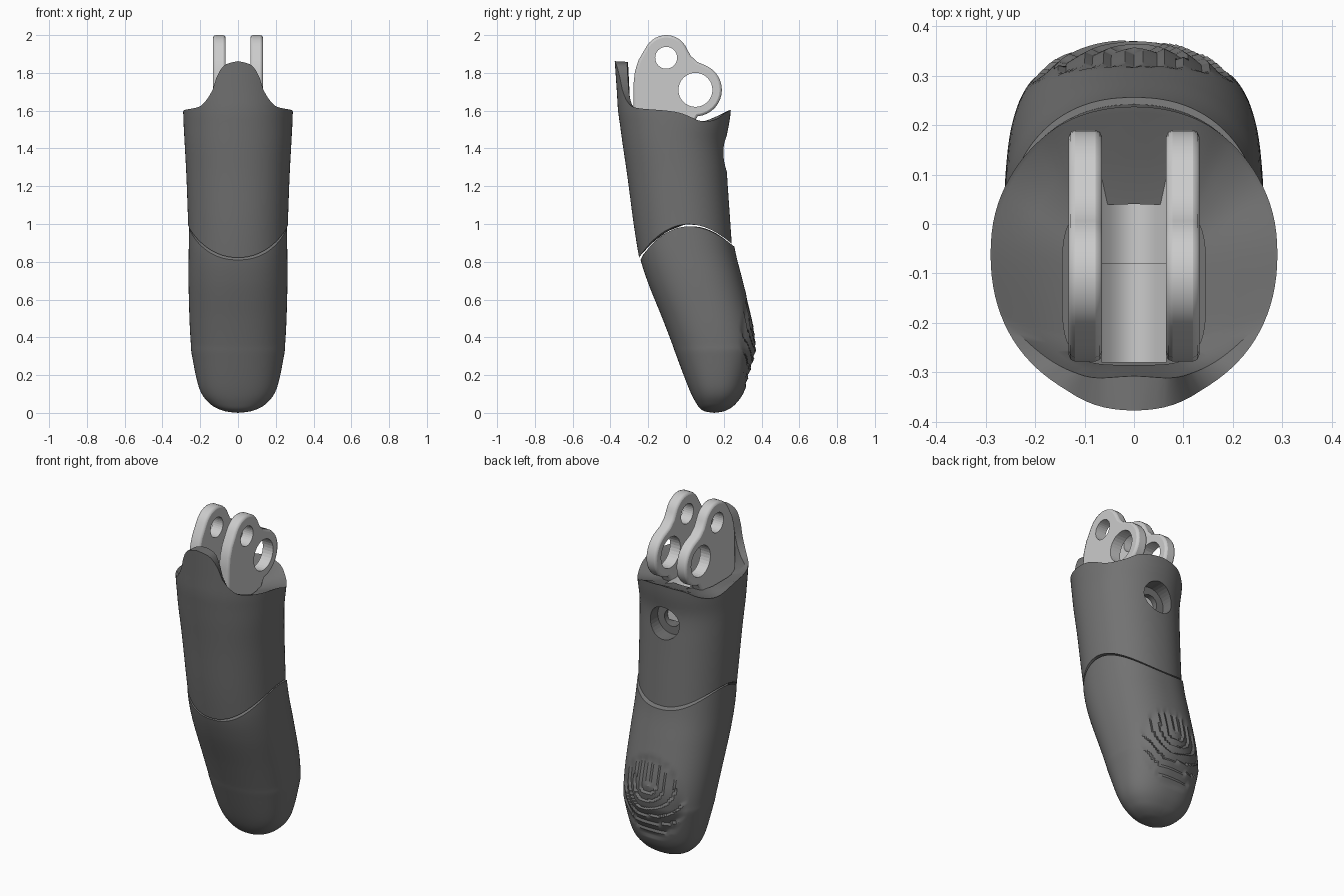
import bpy, bmesh, math
from mathutils import Vector

if "Cube" in bpy.data.objects:
    bpy.data.objects.remove(bpy.data.objects["Cube"])


def material(name, v):
    m = bpy.data.materials.new(name)
    m.diffuse_color = (v, v, v, 1)
    m.use_nodes = True
    m.node_tree.nodes["Principled BSDF"].inputs["Base Color"].default_value = m.diffuse_color
    return m


DARK, LIGHT = material("dark_grey", 0.17), material("light_grey", 0.62)


def finish(name, bm, mat, angle=35):
    bmesh.ops.remove_doubles(bm, verts=bm.verts, dist=1e-5)
    bmesh.ops.recalc_face_normals(bm, faces=bm.faces)
    me = bpy.data.meshes.new(name)
    bm.to_mesh(me)
    bm.free()
    ob = bpy.data.objects.new(name, me)
    bpy.context.collection.objects.link(ob)
    me.materials.append(mat)
    bpy.ops.object.select_all(action='DESELECT')
    ob.select_set(True)
    bpy.context.view_layer.objects.active = ob
    bpy.ops.object.shade_smooth_by_angle(angle=math.radians(angle))
    return ob


def loft(name, rings, mat, angle=35):
    bm = bmesh.new()
    vs = [[bm.verts.new(p) for p in r] for r in rings]
    n = len(vs[0])
    for a, b in zip(vs, vs[1:]):
        for i in range(n):
            bm.faces.new((a[i], a[(i + 1) % n], b[(i + 1) % n], b[i]))
    bm.faces.new(vs[0])
    bm.faces.new(vs[-1])
    return finish(name, bm, mat, angle)


def prism_x(name, outline, x0, x1, mat):
    bm = bmesh.new()
    f = bm.faces.new([bm.verts.new((x0, y, z)) for y, z in outline])
    new = bmesh.ops.extrude_face_region(bm, geom=[f])['geom']
    bmesh.ops.translate(bm, vec=(x1 - x0, 0, 0),
                        verts=[v for v in new if isinstance(v, bmesh.types.BMVert)])
    return finish(name, bm, mat)


def apply_mod(ob, kind, **props):
    m = ob.modifiers.new(kind, kind)
    for k, v in props.items():
        setattr(m, k, v)
    bpy.context.view_layer.objects.active = ob
    bpy.ops.object.modifier_apply(modifier=m.name)


def drill(ob, centre, r, depth, rot):
    bpy.ops.mesh.primitive_cylinder_add(vertices=32, radius=r, depth=depth,
                                        location=centre, rotation=rot)
    c = bpy.context.object
    c.hide_render = True
    apply_mod(ob, 'BOOLEAN', object=c, operation='DIFFERENCE', solver='EXACT')
    bpy.data.objects.remove(c)


def catmull(rows, n):
    pts = [rows[0]] + rows + [rows[-1]]
    out = []
    for i in range(1, len(pts) - 2):
        for k in range(n):
            t = k / n
            out.append([0.5 * (2*b + (c-a)*t + (2*a-5*b+4*c-d)*t*t + (3*b-a-3*c+d)*t**3)
                        for a, b, c, d in zip(*pts[i-1:i+3])])
    return out + [rows[-1]]


def lookup(rows, key):
    key = min(max(key, rows[0][0]), rows[-1][0])
    for a, b in zip(rows, rows[1:]):
        if key <= b[0]:
            t = (key - a[0]) / (b[0] - a[0])
            return [p + (q - p) * t for p, q in zip(a, b)]


def spow(v, e):
    return math.copysign(abs(v) ** e, v)


def oval(th, yf, yb, hw, e):
    # th = 0 faces the front
    return hw * spow(math.sin(th), e), (yf+yb)/2 - (yb-yf)/2 * spow(math.cos(th), e)


def seam(y):
    return 0.985 + 0.14 * y - 2.24 * y * y


def saddle(ring, dz):
    # rings shrinking inwards over the curved joint surface
    out = []
    for s in (0.94, 0.7, 0.4, 0.05):
        out.append([Vector((p.x * s, p.y * s, seam(p.y * s) + dz)) for p in ring])
    return out


# Fingertip: z, front y, back y, half width
tip = catmull([(0, .15, .15, 0), (.012, .09, .21, .08), (.05, .055, .265, .15),
               (.13, .015, .315, .205), (.3, -.05, .365, .243), (.37, -.075, .37, .25),
               (.5, -.125, .35, .257), (.7, -.205, .3, .262), (.85, -.25, .262, .261),
               (1.0, -.27, .235, .258)], 12)
N = 128


def print_relief(x, z):
    # U-shaped fingerprint ridges on the pad
    mask = 1 - (x / .21) ** 2 - ((z - .38) / .25) ** 2
    if mask <= 0:
        return 0
    r = math.hypot(x * .9, z - .47) if z < .47 else abs(x) * .9
    r += .008 * math.sin(25 * x + 9 * z)
    return -.013 * min(1, mask * 4) * ((r / .047) % 1)


rings = []
for row in tip:
    ring = []
    for i in range(N):
        th = 2 * math.pi * i / N
        z = row[0]
        if z > .7:
            top = seam(oval(th, -.25, .25, .26, .87)[1])
            z = .7 + (z - .7) / .3 * (top - .7)
        _, yf, yb, hw = lookup(tip, z) if z > .7 else row
        x, y = oval(th, yf, yb, hw, .87)
        p = Vector((x, y, z))
        if math.cos(th) < -.1:
            p += Vector((x, y - (yf + yb) / 2, 0)).normalized() * print_relief(x, z)
        ring.append(p)
    rings.append(ring)
loft("fingertip", rings + saddle(rings[-1], 0.0), DARK)

# Middle shell with raised front tab and a pocket for the hinge
shell = catmull([(.7, -.225, .252, .257), (.82, -.248, .247, .26), (1, -.277, .235, .264),
                 (1.25, -.31, .218, .273), (1.42, -.335, .21, .282), (1.53, -.35, .228, .288),
                 (1.6, -.36, .237, .29), (1.7, -.366, .24, .287), (1.9, -.38, .24, .275)], 6)
rim = catmull([(0, 1.862), (.24, 1.84), (.38, 1.78), (.46, 1.71), (.63, 1.645), (.86, 1.615),
               (1.57, 1.595), (2.04, 1.545), (2.4, 1.555), (2.7, 1.59), (3.142, 1.605)], 5)
N = 96
angles = [2 * math.pi * i / N for i in range(N)]
rings = []
for k in range(25):
    ring = []
    for th in angles:
        low = seam(oval(th, -.25, .247, .26, .9)[1]) + .012
        z = low + (lookup(rim, min(th, 2 * math.pi - th))[1] - low) * k / 24
        _, yf, yb, hw = lookup(shell, z)
        ring.append(Vector((*oval(th, yf, yb, hw, .93), z)))
    rings.append(ring)
mouth = [Vector((*oval(th, -.285, .04, .145, .5), 1.53)) for th in angles]
lip, slope = [], []
for th, a, b in zip(angles, rings[-1], mouth):
    t = min(th, 2 * math.pi - th)
    w = .06 + .7 * max(0, 1 - t / 1.1) ** .6
    p = a.lerp(b, w)
    lip.append(Vector((p.x, p.y, a.z - .004)))
    q = a.lerp(b, w + (1 - w) * .5)
    slope.append(Vector((q.x, q.y, lip[-1].z * .35 + 1.53 * .65)))
floor = [Vector((p.x, p.y, 1.32)) for p in mouth]
body = loft("middle_shell", saddle(rings[0], .012)[::-1] + rings + [lip, slope, mouth, floor], DARK)
side = (math.pi / 2, 0, 0)
drill(body, (0, .26, 1.37), .095, .26, side)
drill(body, (0, .15, 1.37), .05, .2, side)


# Hinge lugs: two drilled plates
def arc(cy, cz, r, a0, a1, n):
    return [(cy + r * math.cos(math.radians(a0 + (a1 - a0) * i / n)),
             cz + r * math.sin(math.radians(a0 + (a1 - a0) * i / n))) for i in range(n + 1)]


outline = (arc(.05, 1.71, .14, -85, 62, 14) + [(.06, 1.858), (.025, 1.89)]
           + arc(-.105, 1.88, .12, 22, 150, 12)
           + [(-.25, 1.87), (-.27, 1.81), (-.278, 1.74), (-.278, 1.36), (-.02, 1.36), (.02, 1.5)])
for s, label in ((-1, "left"), (1, "right")):
    lug = prism_x("hinge_lug_" + label, outline, s * .065, s * .132, LIGHT)
    apply_mod(lug, 'BEVEL', width=.013, segments=2, limit_method='ANGLE',
              angle_limit=math.radians(50))
    for y, z, r in ((-.105, 1.88, .058), (.05, 1.71, .09)):
        drill(lug, (s * .1, y, z), r, .2, (0, math.pi / 2, 0))

# Grooved web between the lugs, in two steps
for name, y0, y1, h in (("web_front", -.28, -.08, 1.46), ("web_back", -.08, .1, 1.5)):
    prof = [(-.066, 1.34), (.066, 1.34)]
    prof += [(x * .0165, h + .045 * (x / 4) ** 2) for x in range(4, -5, -1)]
    loft(name, [[Vector((x, y, z)) for x, z in prof] for y in (y0, y1)], LIGHT)
